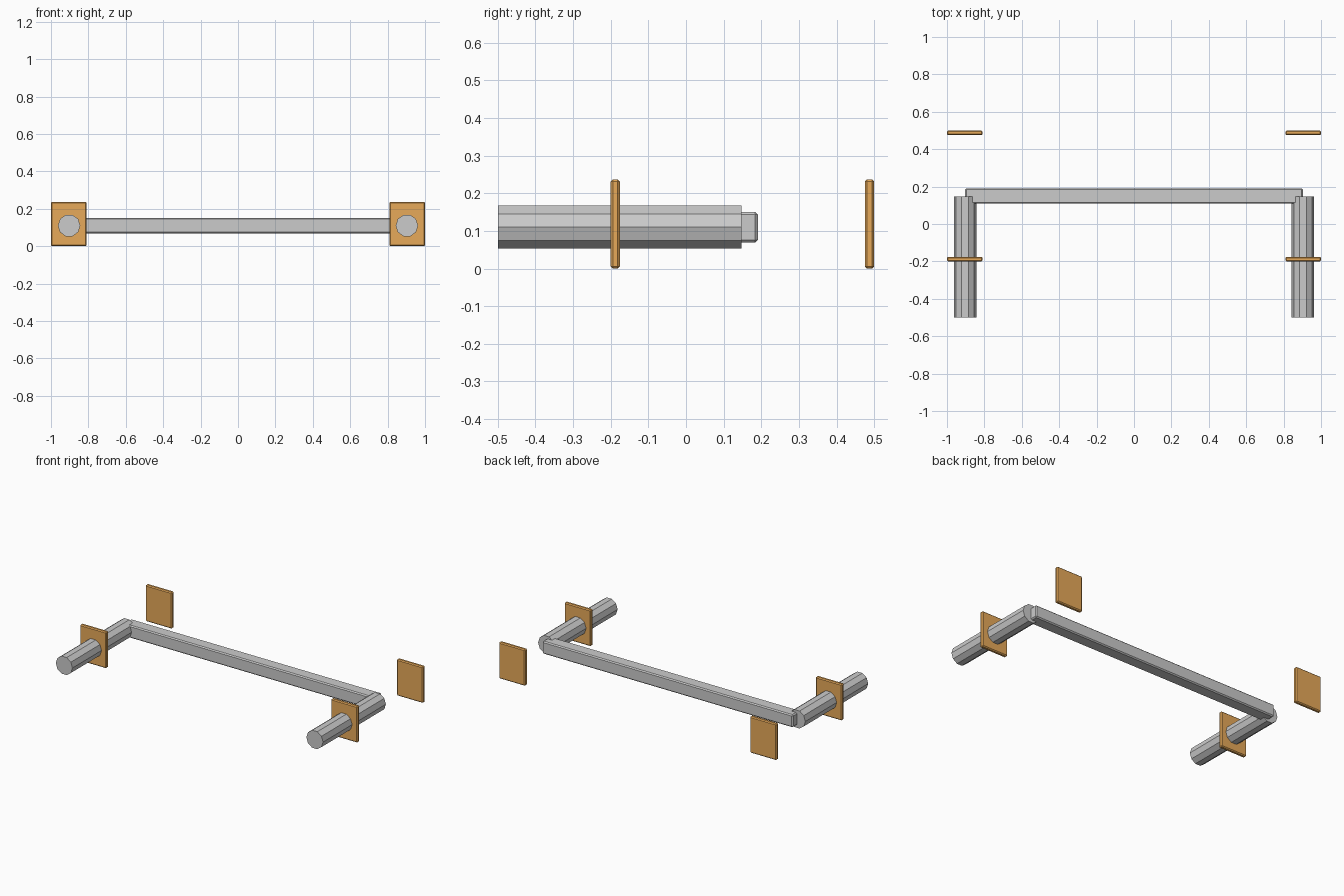
import bpy, bmesh, math
from mathutils import Matrix

if "Cube" in bpy.data.objects:
    bpy.data.objects.remove(bpy.data.objects["Cube"])

wood = bpy.data.materials.new("orange_plate")
wood.diffuse_color = (0.8, 0.4, 0.1, 1)
wood.use_nodes = True
wood.node_tree.nodes["Principled BSDF"].inputs["Base Color"].default_value = wood.diffuse_color


def add_object(name, bm, mat=None):
    mesh = bpy.data.meshes.new(name)
    bm.to_mesh(mesh)
    bm.free()
    obj = bpy.data.objects.new(name, mesh)
    bpy.context.collection.objects.link(obj)
    if mat:
        mesh.materials.append(mat)
    return obj


def chamfered_box(name, center, size, chamfer, mat=None):
    bm = bmesh.new()
    bmesh.ops.create_cube(bm, size=1)
    bmesh.ops.scale(bm, vec=size, verts=bm.verts)
    bmesh.ops.bevel(bm, geom=bm.edges[:], offset=chamfer, segments=1,
                    profile=0.5, affect='EDGES')
    bmesh.ops.translate(bm, vec=center, verts=bm.verts)
    return add_object(name, bm, mat)


def ten_sided_bar(name, x, z, y0, y1, radius):
    # decagon with corners on +-x, extruded along y
    bm = bmesh.new()
    ring = [bm.verts.new((x + radius * math.cos(i * math.tau / 10), y0,
                          z + radius * math.sin(i * math.tau / 10)))
            for i in range(10)]
    face = bm.faces.new(ring)
    ext = bmesh.ops.extrude_face_region(bm, geom=[face], use_keep_orig=True)
    verts = [v for v in ext["geom"] if isinstance(v, bmesh.types.BMVert)]
    bmesh.ops.translate(bm, vec=(0, y1 - y0, 0), verts=verts)
    bmesh.ops.recalc_face_normals(bm, faces=bm.faces[:])
    return add_object(name, bm)


AXIS_Z = 0.11

# long cross bar at the back of the rods
chamfered_box("cross_bar", (0, 0.15, AXIS_Z), (1.805, 0.082, 0.082), 0.007)

for side, s in (("left", -1), ("right", 1)):
    # rod running front to back
    ten_sided_bar(side + "_rod", s * 0.903, AXIS_Z, -0.5, 0.147, 0.06)
    # square plates: one on the rod, one free at the back
    for place, y in (("front", -0.188), ("back", 0.4875)):
        chamfered_box(f"{side}_{place}_plate", (s * 0.905, y, 0.1185),
                      (0.19, 0.025, 0.237), 0.006, wood)
